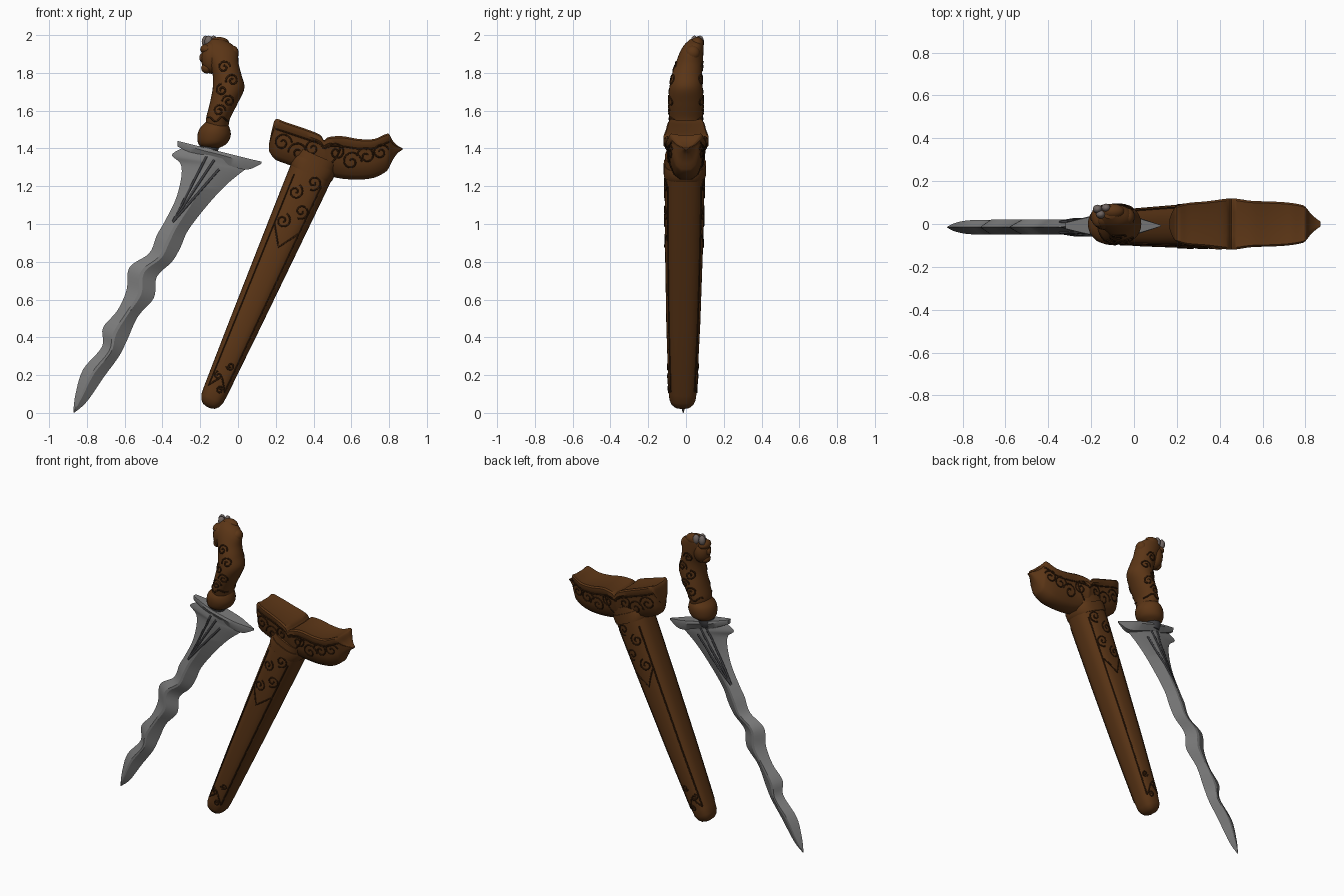
import bpy, bmesh, math
from mathutils import Vector
from mathutils.bvhtree import BVHTree

cube = bpy.data.objects.get("Cube")
if cube:
    bpy.data.objects.remove(cube)


def material(name, colour):
    m = bpy.data.materials.new(name)
    m.use_nodes = True
    m.diffuse_color = (*colour, 1)
    m.node_tree.nodes["Principled BSDF"].inputs["Base Color"].default_value = (*colour, 1)
    return m


WOOD = material("brown wood", (0.105, 0.036, 0.008))
GROOVE = material("dark carved wood", (0.035, 0.012, 0.003))
STEEL = material("grey steel", (0.2, 0.2, 0.2))
DARK = material("dark steel", (0.05, 0.05, 0.055))
HORN = material("grey horn", (0.16, 0.13, 0.12))


def finish(name, bm, mat, angle=35):
    bmesh.ops.recalc_face_normals(bm, faces=bm.faces)
    mesh = bpy.data.meshes.new(name)
    bm.to_mesh(mesh)
    bm.free()
    mesh.materials.append(mat)
    ob = bpy.data.objects.new(name, mesh)
    bpy.context.collection.objects.link(ob)
    bpy.ops.object.select_all(action="DESELECT")
    ob.select_set(True)
    bpy.context.view_layer.objects.active = ob
    bpy.ops.object.shade_smooth_by_angle(angle=math.radians(angle))
    return ob


def loft(name, rings, mat, angle=35):
    bm = bmesh.new()
    loops = [[bm.verts.new(p) for p in ring] for ring in rings]
    n = len(loops[0])
    for a, b in zip(loops, loops[1:]):
        for i in range(n):
            j = (i + 1) % n
            bm.faces.new((a[i], a[j], b[j], b[i]))
    bm.faces.new(loops[0])
    bm.faces.new(loops[-1])
    return finish(name, bm, mat, angle)


def spline(stations, steps=5):
    """Catmull-Rom through tuples of numbers."""
    pts = [Vector(s) for s in stations]
    pts = [pts[0]] + pts + [pts[-1]]
    out = []
    for a, b, c, d in zip(pts, pts[1:], pts[2:], pts[3:]):
        for k in range(steps):
            t = k / steps
            out.append(0.5 * (2 * b + (c - a) * t + (2 * a - 5 * b + 4 * c - d) * t * t
                              + (3 * b - a - 3 * c + d) * t ** 3))
    return out + [pts[-1]]


def oval(n=28, power=1.0):
    for i in range(n):
        a = 2 * math.pi * i / n
        c, s = math.cos(a), math.sin(a)
        yield (math.copysign(abs(c) ** power, c), math.copysign(abs(s) ** power, s))


def ball(name, centre, radii, mat):
    bm = bmesh.new()
    bmesh.ops.create_uvsphere(bm, u_segments=16, v_segments=10, radius=1)
    for v in bm.verts:
        v.co = Vector(centre) + Vector(v.co[i] * radii[i] for i in range(3))
    return finish(name, bm, mat, 60)


def carve(name, target, strokes, mat, width=0.005):
    """Thin beads following the front and back surfaces of a part."""
    tree = BVHTree.FromPolygons([v.co for v in target.data.vertices],
                                [p.vertices for p in target.data.polygons])
    cu = bpy.data.curves.new(name, "CURVE")
    cu.dimensions = "3D"
    cu.bevel_depth = width
    cu.bevel_resolution = 1
    cu.materials.append(mat)
    for side in (-1, 1):
        for stroke in strokes:
            hits = [tree.ray_cast(Vector((x, side, z)), Vector((0, -side, 0)))[0] for x, z in stroke]
            hits = [h for h in hits if h]
            if len(hits) < 2:
                continue
            sp = cu.splines.new("POLY")
            sp.points.add(len(hits) - 1)
            for p, h in zip(sp.points, hits):
                p.co = (*h, 1)
    ob = bpy.data.objects.new(name, cu)
    bpy.context.collection.objects.link(ob)


def scroll(x, z, r, start, turn=1, loops=1.4):
    """Spiral that tightens towards its centre."""
    out = []
    for i in range(29):
        t = i / 28
        a = math.radians(start) + turn * t * loops * 2 * math.pi
        out.append((x + r * (1 - 0.85 * t) * math.cos(a), z + r * (1 - 0.85 * t) * math.sin(a)))
    return out


# Wavy blade: left edge, right edge, half thickness
edges = [(-.872, .005, -.868, 0, .003), (-.86, .10, -.80, .06, .02), (-.82, .23, -.71, .19, .032),
         (-.72, .35, -.63, .30, .034), (-.715, .45, -.585, .39, .035), (-.64, .54, -.53, .51, .035),
         (-.59, .65, -.445, .61, .035), (-.575, .77, -.43, .72, .035), (-.47, .845, -.35, .80, .035),
         (-.43, .94, -.305, .875, .035), (-.39, 1.01, -.265, .965, .035), (-.33, 1.13, -.17, 1.09, .036),
         (-.30, 1.25, -.07, 1.20, .037), (-.305, 1.32, .02, 1.275, .038),
         (-.35, 1.365, .05, 1.295, .038), (-.30, 1.40, .07, 1.31, .038)]
rings = []
for lx, lz, rx, rz, t in spline(edges):
    mid = lambda f, y: (lx + (rx - lx) * f, y - .015, lz + (rz - lz) * f)
    rings.append([mid(0, 0), mid(.42, -t), mid(.54, -t), mid(1, 0), mid(.54, t), mid(.42, t)])
blade = loft("blade", rings, STEEL, 22)
carve("blade_fullers", blade, [
    [(-.345 + .22 * t + .025 * k * t, 1.01 + .33 * t - .05 * k * t) for t in (i / 12 for i in range(13))]
    for k in (-1, 0, 1)], DARK, .007)

# Slanted collar over the blade
rings = []
for x, lo, hi, w in spline([(-.32, 1.41, 1.44, .015), (-.2, 1.355, 1.41, .045), (-.1, 1.33, 1.385, .05),
                            (0, 1.295, 1.36, .042), (.06, 1.29, 1.345, .025), (.125, 1.32, 1.33, .003)]):
    rings.append([(x, y * w - .008, z) for y, z in
                  ((-.6, lo), (-1, lo + (hi - lo) * .7), (-.9, hi), (.9, hi), (1, lo + (hi - lo) * .7), (.6, lo))])
loft("collar", rings, STEEL)


# Handle parts: x, y, z, half width, half depth
def turned(name, stations, mat, power=1.0):
    return loft(name, [[(x + c * w, y + s * d, z) for c, s in oval(28, power)]
                       for x, y, z, w, d in spline(stations)], mat)


turned("ferrule", [(-.155, 0, 1.36, .04, .04), (-.155, 0, 1.39, .05, .05), (-.145, 0, 1.43, .055, .055)], DARK)
turned("pommel_cup", [(-.145, 0, 1.40, .04, .04), (-.135, 0, 1.425, .075, .078), (-.127, 0, 1.465, .088, .092),
                      (-.123, 0, 1.505, .08, .09), (-.115, 0, 1.54, .055, .07)], WOOD)
grip = turned("grip", [(-.11, 0, 1.52, .06, .08), (-.105, 0, 1.56, .064, .088), (-.075, 0, 1.64, .074, .092),
                       (-.05, 0, 1.72, .084, .088), (-.058, .005, 1.79, .076, .08), (-.075, .017, 1.85, .078, .072),
                       (-.09, .03, 1.91, .088, .062), (-.10, .042, 1.95, .07, .05),
                       (-.115, .055, 1.98, .03, .03)], WOOD)
# Carved head that looks to the right of the model
ball("face", (-.14, .03, 1.88), (.056, .058, .085), WOOD)
ball("brow", (-.165, .035, 1.925), (.035, .05, .028), WOOD)
ball("nose", (-.185, .03, 1.88), (.02, .022, .025), WOOD)
ball("chin", (-.165, .025, 1.825), (.03, .035, .028), WOOD)
ball("hair_knot", (-.03, .035, 1.905), (.034, .04, .04), WOOD)
ball("top_knot", (-.10, .06, 1.955), (.055, .035, .035), WOOD)
for i, (x, y) in enumerate(((-.155, .045), (-.13, .075), (-.17, .07))):
    ball(f"horn_tip_{i + 1}", (x, y, 1.965), (.022, .02, .032), HORN)
carve("grip_carving", grip, [
    scroll(-.10, 1.60, .035, 0), scroll(-.05, 1.65, .035, 180, -1), scroll(-.085, 1.71, .032, 90),
    scroll(-.03, 1.76, .035, 200, -1), scroll(-.075, 1.83, .035, 0),
    [(-.17 + .13 * i / 12, 1.555 + .012 * math.sin(i)) for i in range(13)]], GROOVE, .005)

# Scabbard tube: a tapered rounded prism along a slanted axis
base, top = Vector((-.13, 0, .09)), Vector((.425, 0, 1.36))
axis = (top - base).normalized()
side = Vector((axis.z, 0, -axis.x))
rings = []
for t, w, d in ((-.048, .012, .02), (-.043, .035, .042), (-.03, .052, .06), (-.012, .062, .07), (.02, .066, .075),
                (.3, .083, .09), (.6, .099, .1), (.85, .112, .105), (1, .118, .105)):
    c = base.lerp(top, t) + Vector((0, -.018 + .012 * t, 0))
    rings.append([c + side * (u * w) + Vector((0, v * d, 0)) for u, v in oval(32, .75)])
tube = loft("scabbard_tube", rings, WOOD)


def along(t, off):
    p = base.lerp(top, t) + side * off
    return (p.x, p.z)


strokes = [[along(i / 30, k * (.045 + .038 * i / 30)) for i in range(1, 28)] for k in (-1, 1)]
for n, t in enumerate((.72, .78, .84, .9)):
    k = 1 if n % 2 else -1
    strokes.append(scroll(*along(t, k * .035), .042, 60 + 180 * (n % 2), k))
strokes += [[along(.62 + .08 * abs(i) / 6, i * .012) for i in range(-6, 7)],
            [along(.08 - .05 * abs(i) / 6, i * .008) for i in range(-6, 7)]]
for n in range(3):
    strokes.append(scroll(*along(.03 + .05 * n, .02 * (-1) ** n), .022, 90 * n, 1))
carve("tube_carving", tube, strokes, GROOVE, .0045)

# Boat-shaped scabbard mouth: x, bottom, top, half depth
hull = [(.165, 1.385, 1.43, .02), (.18, 1.36, 1.50, .06), (.20, 1.34, 1.555, .082), (.25, 1.32, 1.54, .098),
        (.34, 1.29, 1.51, .106), (.43, 1.27, 1.475, .118), (.455, 1.262, 1.445, .12), (.48, 1.255, 1.46, .118),
        (.55, 1.24, 1.465, .108), (.64, 1.235, 1.45, .105), (.72, 1.245, 1.45, .1), (.78, 1.275, 1.475, .09),
        (.80, 1.30, 1.475, .08), (.82, 1.34, 1.44, .055), (.845, 1.375, 1.415, .03), (.87, 1.393, 1.402, .012)]
profile = [(.3, 0), (.62, .12), (.82, .4), (.86, .68), (.9, .78), (1, .84), (1, .96), (.92, 1), (.45, .965)]
rings = []
for x, lo, hi, w in spline(hull, 4):
    half = [(x, y * w, lo + (hi - lo) * f) for y, f in profile]
    rings.append(half + [(x, -y, z) for x, y, z in reversed(half)])
mouth = loft("scabbard_mouth", rings, WOOD, 40)
scrolls = [(.235, 1.43, .05, 0, 1), (.32, 1.38, .055, 180, -1), (.395, 1.40, .045, 30, 1),
           (.52, 1.38, .05, 150, -1), (.60, 1.33, .055, 0, 1), (.68, 1.36, .05, 180, -1), (.755, 1.38, .045, 20, 1)]
strokes = [scroll(*s) for s in scrolls]
# Leaf that parts the two halves, and the line below the rim
strokes += [[(.45 + k * .09 * math.sin(i / 14 * math.pi / 2), 1.28 + .13 * i / 14) for i in range(15)] for k in (-1, 1)]
strokes.append([(x, lo + (hi - lo) * .76) for x, lo, hi, w in spline(hull[2:13], 4)])
carve("mouth_carving", mouth, strokes, GROOVE, .0045)
# Raised band where the tube enters the mouth
loft("tube_band", [[base.lerp(top, t) + side * (u * w) + Vector((0, v * .112 - .006, 0)) for u, v in oval(32, .75)]
                   for t, w in ((.925, .113), (.935, .12), (.96, .121), (.97, .115))], WOOD)
